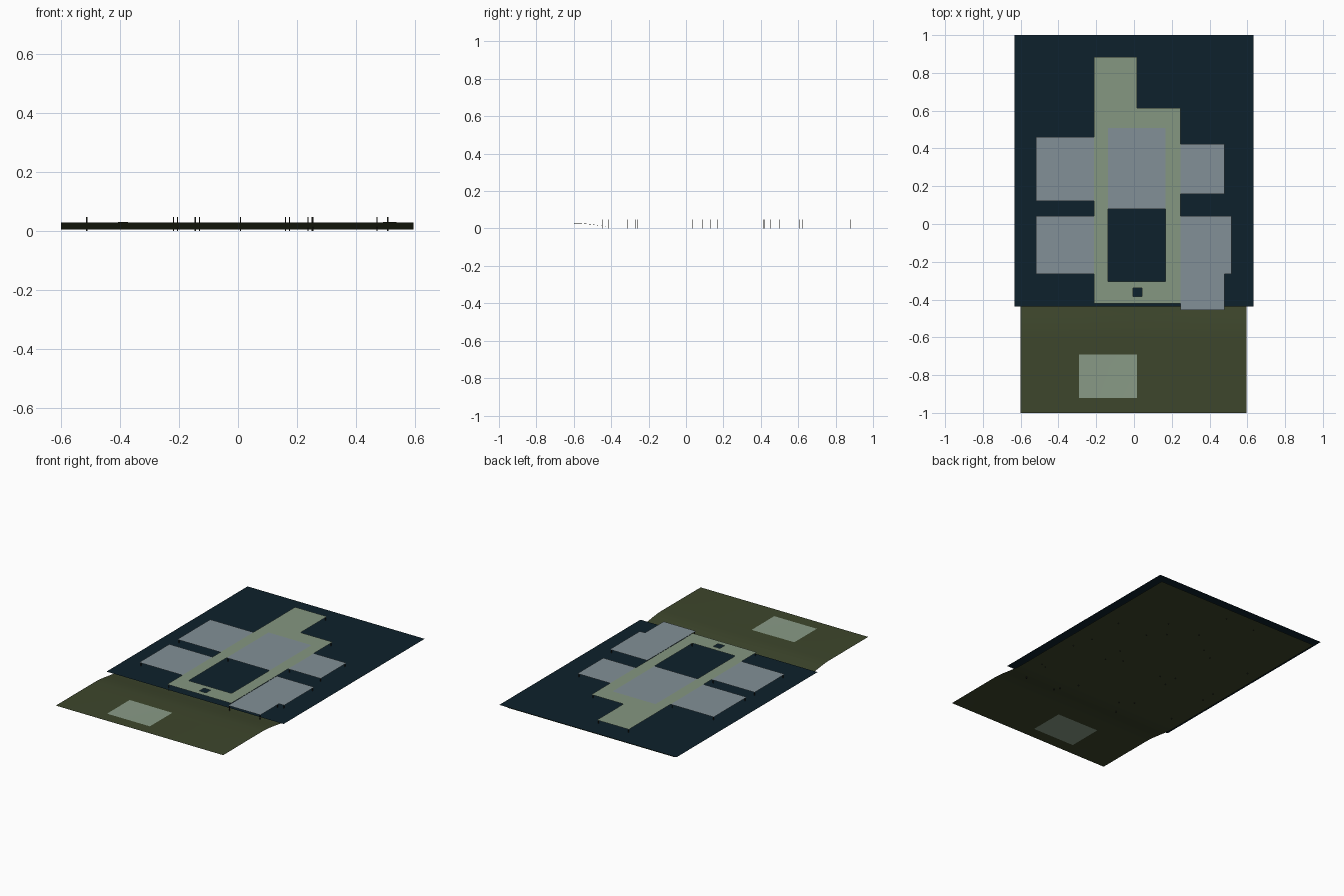
import bpy, bmesh, math

if "Cube" in bpy.data.objects:
    bpy.data.objects.remove(bpy.data.objects["Cube"])


def material(name, rgb):
    m = bpy.data.materials.new(name)
    m.diffuse_color = (*rgb, 1.0)
    m.use_nodes = True
    m.node_tree.nodes["Principled BSDF"].inputs["Base Color"].default_value = m.diffuse_color
    return m


SEA = material("deep water blue", (0.004, 0.015, 0.025))
LAND = material("olive land", (0.047, 0.061, 0.025))
PATCH = material("pale sage", (0.25, 0.325, 0.24))
HALL = material("sage green", (0.235, 0.31, 0.22))
ROOM = material("blue grey", (0.225, 0.28, 0.31))
POST = material("dark post", (0.02, 0.022, 0.018))

DECK = 0.048   # height of the floor decks
WATER = 0.025


def sheet(name, xs, ys, height, mats, keep=None, pick=None):
    """Open sheet on a grid of x and y lines; keep drops cells, pick colours them."""
    bm = bmesh.new()
    v = [[bm.verts.new((x, y, height(x, y))) for x in xs] for y in ys]
    for j in range(len(ys) - 1):
        for i in range(len(xs) - 1):
            cx, cy = (xs[i] + xs[i + 1]) / 2, (ys[j] + ys[j + 1]) / 2
            if keep and not keep(cx, cy):
                continue
            f = bm.faces.new((v[j][i], v[j][i + 1], v[j + 1][i + 1], v[j + 1][i]))
            f.material_index = pick(cx, cy) if pick else 0
    bmesh.ops.delete(bm, geom=[p for p in bm.verts if not p.link_faces], context='VERTS')
    mesh = bpy.data.meshes.new(name)
    bm.to_mesh(mesh)
    bm.free()
    for m in mats:
        mesh.materials.append(m)
    ob = bpy.data.objects.new(name, mesh)
    bpy.context.collection.objects.link(ob)
    return ob


def inside(x, y, box):
    return box[0] < x < box[1] and box[2] < y < box[3]


def flat(z):
    return lambda x, y: z


# Land: shore shelf sloping down to a flat bed under the water
def land_height(x, y):
    t = min(max((y + 0.60) / 0.26, 0.0), 1.0)
    fall = t * t * (3 - 2 * t)
    ripple = 0.001 * math.sin(7 * x + 1.0) * math.cos(5 * y)
    return 0.005 + (0.024 + ripple) * (1 - fall)


patch = (-0.29, 0.015, -0.92, -0.69)
land = sheet("land",
             [-0.6, -0.5, -0.4, -0.29, -0.19, -0.09, 0.015, 0.1, 0.2, 0.3, 0.4, 0.5, 0.595],
             [-1, -0.92, -0.84, -0.76, -0.69, -0.6, -0.56, -0.52, -0.48, -0.44,
              -0.4, -0.37, -0.34, 0, 0.5, 0.97],
             land_height, [LAND, PATCH], pick=lambda x, y: int(inside(x, y, patch)))
for p in land.data.polygons:
    p.use_smooth = True

# Water surface
sheet("water", [-0.632, 0.632], [-0.438, 1.0], flat(WATER), [SEA])

# Central hall deck, with a court opening, a small shaft and the inner room cut out
court = (-0.138, 0.168, -0.305, 0.08)
inner = (-0.138, 0.168, 0.08, 0.508)
shaft = (-0.005, 0.042, -0.385, -0.34)


def hall_cell(x, y):
    if any(inside(x, y, b) for b in (court, inner, shaft)):
        return False
    return y < 0.615 or x < 0.016


sheet("hall_deck", [-0.212, -0.138, -0.005, 0.016, 0.042, 0.168, 0.245],
      [-0.42, -0.385, -0.34, -0.305, 0.08, 0.508, 0.615, 0.885],
      flat(DECK), [HALL], keep=hall_cell)

# Room decks around the hall
rooms = {
    "inner_room": inner,
    "left_back_room": (-0.52, -0.212, 0.123, 0.46),
    "left_front_room": (-0.52, -0.212, -0.265, 0.043),
    "right_back_room": (0.245, 0.478, 0.16, 0.424),
}
for name, (x0, x1, y0, y1) in rooms.items():
    sheet(name + "_deck", [x0, x1], [y0, y1], flat(DECK), [ROOM])
sheet("right_front_room_deck", [0.247, 0.478, 0.515], [-0.455, -0.265, 0.043],
      flat(DECK), [ROOM], keep=lambda x, y: y > -0.265 or x < 0.478)

# Thin corner posts, set just inside each deck corner
spots = []
for x0, x1, y0, y1 in rooms.values():
    spots += [(x, y) for x in (x0 + 0.007, x1 - 0.007) for y in (y0 + 0.007, y1 - 0.007)]
spots += [(-0.205, -0.413), (0.238, -0.413), (0.238, 0.608), (0.009, 0.622),
          (0.009, 0.878), (-0.205, 0.878), (-0.145, -0.312), (0.175, -0.312),
          (0.254, -0.448), (0.471, -0.448), (0.471, -0.272), (0.508, -0.258),
          (0.508, 0.036), (0.254, 0.036)]
bm = bmesh.new()
for x, y in spots:
    made = bmesh.ops.create_cube(bm, size=1)["verts"]
    bmesh.ops.scale(bm, vec=(0.004, 0.004, DECK - 0.001), verts=made)
    bmesh.ops.translate(bm, vec=(x, y, (DECK - 0.001) / 2), verts=made)
mesh = bpy.data.meshes.new("corner_posts")
bm.to_mesh(mesh)
bm.free()
mesh.materials.append(POST)
bpy.context.collection.objects.link(bpy.data.objects.new("corner_posts", mesh))
